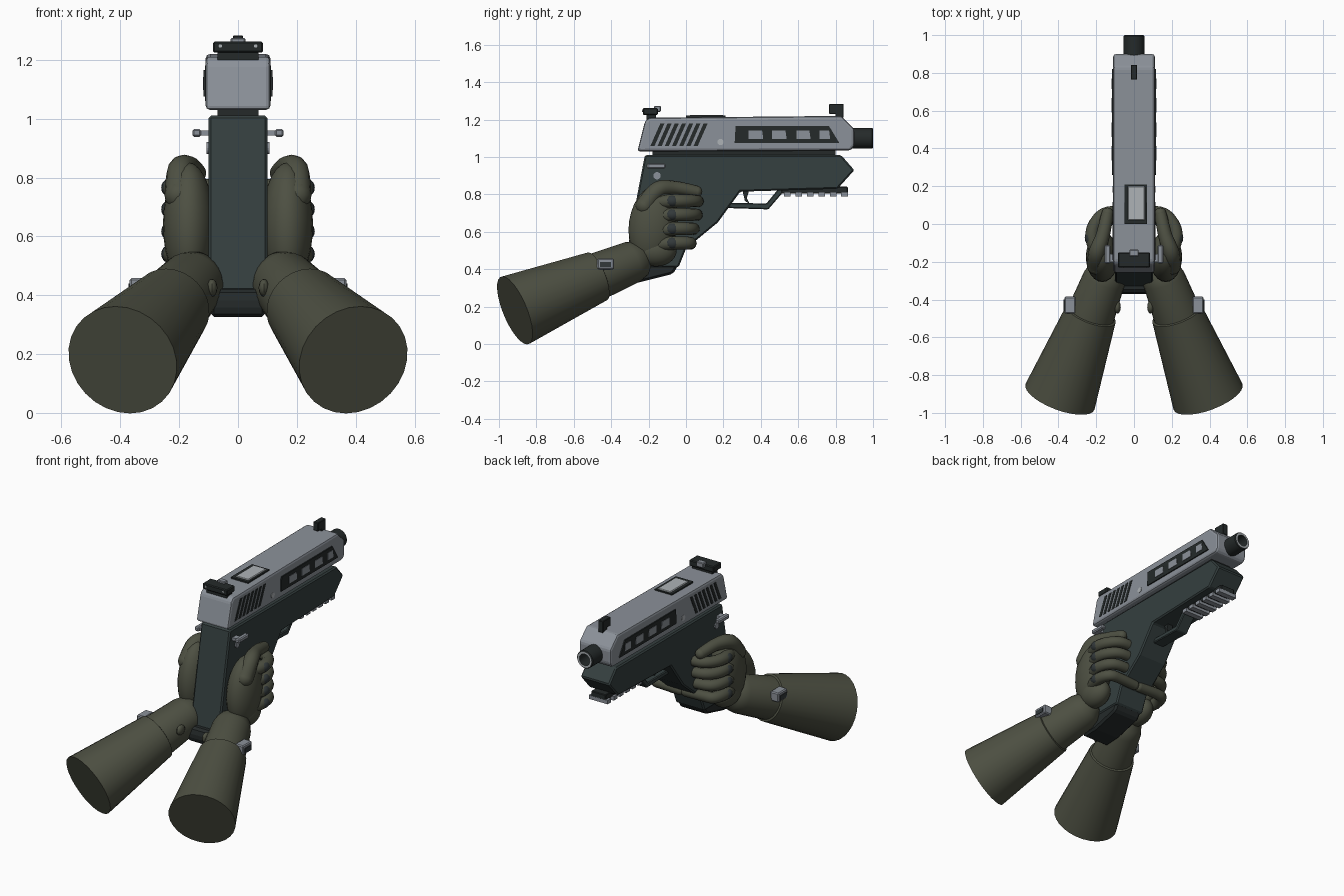
import bpy, bmesh, math
from mathutils import Vector, Matrix

if "Cube" in bpy.data.objects:
    bpy.data.objects.remove(bpy.data.objects["Cube"])


def mat(name, r, g, b):
    m = bpy.data.materials.new(name)
    m.diffuse_color = (r, g, b, 1)
    m.use_nodes = True
    m.node_tree.nodes["Principled BSDF"].inputs["Base Color"].default_value = m.diffuse_color
    return m


STEEL = mat("slide_grey", 0.26, 0.285, 0.32)
LIGHT = mat("light_metal", 0.42, 0.45, 0.47)
FRAME = mat("frame_green_black", 0.035, 0.05, 0.05)
BLACK = mat("matte_black", 0.018, 0.023, 0.023)
GLOVE = mat("olive_fabric", 0.075, 0.08, 0.055)
PAD = mat("knuckle_pad", 0.032, 0.04, 0.042)


def finish(bm, name, mats, bevel=0, mirror=False, smooth=False, segs=1):
    bmesh.ops.recalc_face_normals(bm, faces=bm.faces)
    me = bpy.data.meshes.new(name)
    bm.to_mesh(me)
    bm.free()
    ob = bpy.data.objects.new(name, me)
    bpy.context.collection.objects.link(ob)
    for m in (mats if isinstance(mats, list) else [mats]):
        me.materials.append(m)
    if bevel:
        b = ob.modifiers.new("bevel", "BEVEL")
        b.width, b.segments, b.limit_method = bevel, segs, "ANGLE"
    if mirror:
        ob.modifiers.new("mirror", "MIRROR")
    if smooth:
        bpy.ops.object.select_all(action="DESELECT")
        ob.select_set(True)
        bpy.context.view_layer.objects.active = ob
        bpy.ops.object.shade_smooth_by_angle(angle=math.radians(40))
    return ob


def add_prism(bm, pts, x0, x1):
    """Extrude a side (y, z) profile from x0 to x1."""
    f = bm.faces.new([bm.verts.new((x0, y, z)) for y, z in pts])
    r = bmesh.ops.extrude_face_region(bm, geom=[f])
    bmesh.ops.translate(bm, vec=(x1 - x0, 0, 0),
                        verts=[v for v in r["geom"] if isinstance(v, bmesh.types.BMVert)])


def prism(name, profiles, x0, x1, m, **kw):
    bm = bmesh.new()
    for p in profiles:
        add_prism(bm, p, x0, x1)
    return finish(bm, name, m, **kw)


def rect(y0, y1, z0, z1):
    return [(y0, z0), (y1, z0), (y1, z1), (y0, z1)]


def disc(y, z, r, n=16):
    return [(y + r * math.cos(i * math.tau / n), z + r * math.sin(i * math.tau / n)) for i in range(n)]


def lathe(name, origin, axis, prof, m, n=28, light=None, **kw):
    """Revolve (distance, radius) pairs about an axis; light = index of the pale band."""
    bm = bmesh.new()
    rot = Vector(axis).to_track_quat("Z", "Y").to_matrix()
    rings = [[bm.verts.new(Vector(origin) + rot @ Vector((r * math.cos(i * math.tau / n),
              r * math.sin(i * math.tau / n), d))) for i in range(n)] for d, r in prof]
    for k, (a, b) in enumerate(zip(rings, rings[1:])):
        for i in range(n):
            f = bm.faces.new((a[i], a[(i + 1) % n], b[(i + 1) % n], b[i]))
            f.material_index = int(k == light)
    bm.faces.new(rings[0])
    bm.faces.new(rings[-1])
    return finish(bm, name, m, smooth=True, **kw)


def add_ball(bm, c, radii, tilt=0, u=24, v=14):
    bmesh.ops.create_uvsphere(bm, u_segments=u, v_segments=v, radius=1,
        matrix=Matrix.Translation(c) @ Matrix.Rotation(tilt, 4, "X") @ Matrix.Diagonal((*radii, 1)))


def tube(name, pts, radii, m):
    """Round-ended tube along a smoothed path, mirrored to both hands."""
    P = [Vector(p) for p in pts]
    P = [P[0]] + P + [P[-1]]
    path = []
    for i in range(1, len(P) - 2):
        for s in range(6):
            t = s / 6
            a, b, c, d = P[i - 1:i + 3]
            path.append((0.5 * (2 * b + (c - a) * t + (2 * a - 5 * b + 4 * c - d) * t * t
                         + (3 * b - a - 3 * c + d) * t ** 3), radii[i - 1] * (1 - t) + radii[i] * t))
    path.append((P[-1], radii[-1]))
    bm = bmesh.new()
    rings = []
    for i, (p, r) in enumerate(path):
        d = path[min(i + 1, len(path) - 1)][0] - path[max(i - 1, 0)][0]
        q = d.to_track_quat("X", "Z").to_matrix()
        rings.append([bm.verts.new(p + q @ Vector((0, r * math.cos(j * math.tau / 12),
                      r * math.sin(j * math.tau / 12)))) for j in range(12)])
    for a, b in zip(rings, rings[1:]):
        for j in range(12):
            bm.faces.new((a[j], a[(j + 1) % 12], b[(j + 1) % 12], b[j]))
    for p, r in (path[0], path[-1]):
        add_ball(bm, p, (r, r, r), u=12, v=8)
    return finish(bm, name, m, mirror=True, smooth=True)


# Slide and its surface plates
prism("slide", [[(-0.26, 1.03), (0.88, 1.035), (0.9, 1.06), (0.9, 1.15), (0.83, 1.22), (-0.2, 1.21), (-0.22, 1.19)]],
      -0.11, 0.11, STEEL, bevel=0.016, segs=2)
prism("rear_serrations", [[(y, 1.06), (y + 0.022, 1.06), (y + 0.075, 1.18), (y + 0.053, 1.18)]
      for y in (-0.19 + 0.0385 * i for i in range(7))], 0.106, 0.1125, BLACK, mirror=True)
prism("side_panel", [[(0.26, 1.075), (0.82, 1.075), (0.765, 1.165), (0.265, 1.165)]],
      0.109, 0.117, BLACK, mirror=True)
prism("panel_windows", [[(y, 1.097), (y + w, 1.097), (y + w - 0.006, 1.142), (y, 1.142)]
      for y, w in ((0.335, 0.078), (0.46, 0.078), (0.59, 0.076), (0.715, 0.056))],
      0.114, 0.1195, STEEL, mirror=True)
prism("slide_pin", [disc(0.185, 1.08, 0.017)], 0.106, 0.113, LIGHT, mirror=True)
prism("ejection_port", [rect(0.0, 0.21, 1.2, 1.221)], -0.05, 0.07, BLACK)
prism("chamber_cover", [rect(0.02, 0.2, 1.205, 1.226)], -0.032, 0.058, LIGHT, bevel=0.004)

# Barrel with a hollow muzzle
lathe("barrel", (0, 0.8, 1.1), (0, 1, 0),
      [(0, 0.055), (0.195, 0.055), (0.2, 0.05), (0.2, 0.036), (0.1, 0.036)], [BLACK, LIGHT], light=2)
prism("recoil_link", [rect(-0.18, 0.8, 1.0, 1.04)], -0.07, 0.07, BLACK)

# Sights
prism("rear_sight", [rect(-0.23, -0.15, 1.225, 1.262)], -0.085, 0.085, BLACK, bevel=0.005)
prism("rear_sight_foot", [rect(-0.21, -0.16, 1.2, 1.23)], -0.07, 0.07, BLACK)
prism("rear_sight_screw", [rect(-0.17, -0.135, 1.242, 1.274)], -0.025, 0.025, STEEL, bevel=0.004)
prism("rear_sight_dots", [disc(-0.0, 0, 0.006, 8)], 0, 0.004, LIGHT, mirror=False).matrix_world = (
    Matrix.Translation((-0.06, -0.23, 1.247)) @ Matrix.Rotation(-math.pi / 2, 4, "Z"))
prism("rear_sight_dot_right", [disc(0, 0, 0.006, 8)], 0, 0.004, LIGHT).matrix_world = (
    Matrix.Translation((0.06, -0.23, 1.247)) @ Matrix.Rotation(-math.pi / 2, 4, "Z"))
prism("front_sight", [[(0.765, 1.23), (0.8, 1.23), (0.8, 1.21), (0.843, 1.21), (0.843, 1.283), (0.765, 1.283)]],
      -0.017, 0.017, BLACK, bevel=0.003)

# Frame, grip and magazine foot
prism("frame", [[(-0.22, 1.01), (0.83, 1.01), (0.9, 0.93), (0.81, 0.83), (0.29, 0.815), (0.17, 0.65),
                 (0.0, 0.51), (-0.04, 0.41), (-0.33, 0.41), (-0.26, 0.8)]],
      -0.1, 0.1, FRAME, bevel=0.008)
prism("magazine_foot", [[(-0.03, 0.44), (-0.07, 0.375), (-0.25, 0.33), (-0.36, 0.325), (-0.375, 0.37), (-0.36, 0.42)]],
      -0.093, 0.093, BLACK, bevel=0.012)
prism("trigger_guard", [[(0.2, 0.755), (0.43, 0.752), (0.49, 0.825), (0.53, 0.825), (0.44, 0.72), (0.2, 0.728)]],
      -0.04, 0.04, FRAME, bevel=0.005)
prism("trigger", [[(0.3, 0.83), (0.34, 0.83), (0.325, 0.78), (0.34, 0.75), (0.315, 0.765)]], -0.018, 0.018, BLACK)
prism("accessory_rail", [rect(0.51, 0.865, 0.805, 0.842)], -0.05, 0.05, BLACK, bevel=0.004)
prism("rail_teeth", [rect(y, y + 0.035, 0.788, 0.812) for y in (0.525 + 0.061 * i for i in range(6))],
      -0.065, 0.065, STEEL)

# Frame controls
prism("safety_lever", [rect(-0.21, -0.11, 0.938, 0.965)], 0.125, 0.155, STEEL, bevel=0.006, mirror=True)
prism("safety_post", [rect(-0.2, -0.16, 0.942, 0.96)], 0.095, 0.13, STEEL, mirror=True)
prism("frame_pin", [disc(-0.155, 0.9, 0.02)], 0.095, 0.107, STEEL, mirror=True)

# Gloved hands: palm with heel, then thumb, fingers and knuckle pads
bm = bmesh.new()
add_ball(bm, (0.168, -0.175, 0.64), (0.087, 0.13, 0.212), -0.15)
add_ball(bm, (0.165, -0.16, 0.5), (0.075, 0.11, 0.085))
finish(bm, "palm", GLOVE, mirror=True, smooth=True)
tube("thumb", [(0.2, -0.22, 0.74), (0.195, -0.15, 0.825), (0.165, -0.06, 0.835), (0.14, 0.055, 0.815)],
     [0.05, 0.045, 0.037, 0.032], GLOVE)
bm = bmesh.new()
for i, (z, tip) in enumerate(((0.765, 0.06), (0.692, 0.055), (0.617, 0.04), (0.54, 0.025))):
    tube(f"finger_{i + 1}", [(0.19, -0.17, z - 0.01), (0.222, -0.07, z), (0.2, 0.01, z), (0.14, tip, z),
                             (0.02, tip, z - 0.005)], [0.036, 0.036, 0.034, 0.032, 0.03], GLOVE)
    add_ball(bm, (0.232, -0.072, z), (0.029, 0.04, 0.031), u=16, v=10)
finish(bm, "knuckle_pads", PAD, mirror=True, smooth=True)

# Sleeves tapering into the glove wrists
CUFF, WRIST = Vector((0.392, -0.915, 0.18)), Vector((0.15, -0.27, 0.447))
AXIS = WRIST - CUFF
L = AXIS.length
lathe("sleeve", CUFF, AXIS, [(0, 0.195), (0.68 * L, 0.138), (0.685 * L, 0.13)], GLOVE, mirror=True)
lathe("glove_wrist", CUFF, AXIS, [(0.6 * L, 0.131), (0.97 * L, 0.113), (1.04 * L, 0.098), (1.1 * L, 0.05)],
      GLOVE, mirror=True)

# Strap buckles and inner strap tabs
prism("strap_buckle", [rect(-0.475, -0.385, 0.4, 0.458)], 0.31, 0.368, STEEL, bevel=0.006, mirror=True)
prism("buckle_insert", [rect(-0.46, -0.4, 0.412, 0.44)], 0.362, 0.372, PAD, mirror=True)
bm = bmesh.new()
add_ball(bm, (0.088, -0.44, 0.425), (0.018, 0.035, 0.03), u=12, v=8)
finish(bm, "strap_tab", GLOVE, mirror=True, smooth=True)
